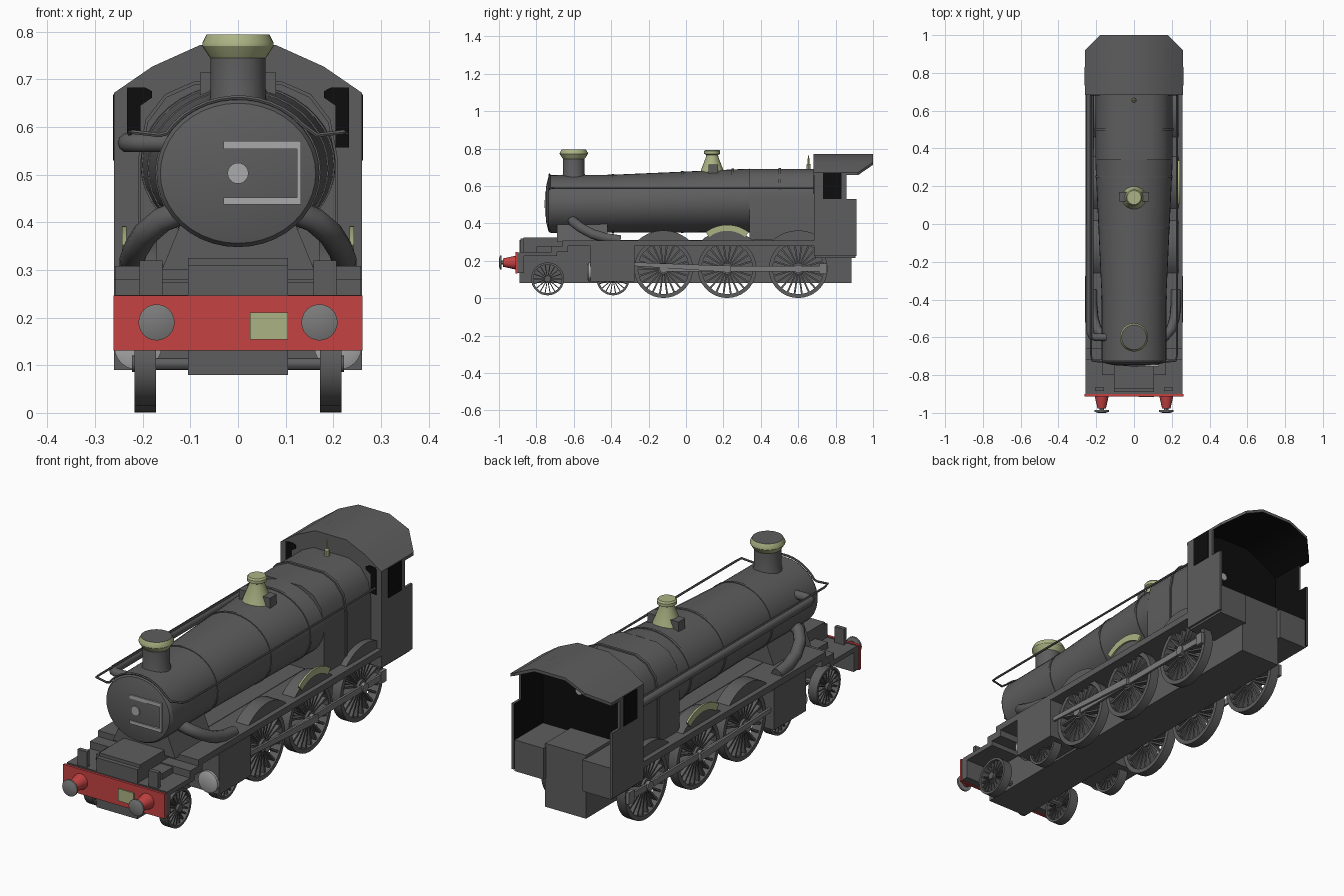
import bpy, bmesh, math
from mathutils import Vector
from math import sin, cos, pi, radians

if "Cube" in bpy.data.objects:
    bpy.data.objects.remove(bpy.data.objects["Cube"])


def material(name, r, g, b):
    m = bpy.data.materials.new(name)
    m.diffuse_color = (r, g, b, 1)
    m.use_nodes = True
    m.node_tree.nodes["Principled BSDF"].inputs["Base Color"].default_value = m.diffuse_color
    return m


BODY = material("dark_grey", .11, .11, .11)
STEEL = material("steel_grey", .2, .2, .2)
LIGHT = material("light_grey", .4, .4, .4)
RED = material("red", .56, .055, .055)
GOLD = material("pale_gold", .41, .45, .23)
BLACK = material("black", .004, .004, .004)


def finish(name, bm, mat):
    bmesh.ops.recalc_face_normals(bm, faces=bm.faces)
    me = bpy.data.meshes.new(name)
    bm.to_mesh(me)
    bm.free()
    me.materials.append(mat)
    ob = bpy.data.objects.new(name, me)
    bpy.context.collection.objects.link(ob)
    bpy.ops.object.select_all(action='DESELECT')
    ob.select_set(True)
    bpy.context.view_layer.objects.active = ob
    bpy.ops.object.shade_smooth_by_angle(angle=radians(30))
    return ob


def add_loft(bm, rings, loop=False):
    """Skin a list of point rings; loop joins last to first, otherwise ends are capped."""
    vs = [[bm.verts.new(p) for p in ring] for ring in rings]
    n = len(vs[0])
    pairs = list(zip(vs, vs[1:])) + ([(vs[-1], vs[0])] if loop else [])
    for a, b in pairs:
        for i in range(n):
            j = (i + 1) % n
            bm.faces.new((a[i], a[j], b[j], b[i]))
    if not loop:
        bm.faces.new(vs[0][::-1])
        bm.faces.new(vs[-1])


def loft(name, rings, mat, loop=False):
    bm = bmesh.new()
    add_loft(bm, rings, loop)
    return finish(name, bm, mat)


def place(axis, t, a, b):
    """axis x: (a,b)=(y,z); axis y: (a,b)=(x,z); axis z: (a,b)=(x,y)."""
    return {'x': (t, a, b), 'y': (a, t, b), 'z': (a, b, t)}[axis]


def prism(name, axis, t0, t1, profile, mat):
    return loft(name, [[place(axis, t, a, b) for a, b in profile] for t in (t0, t1)], mat)


def box(name, x0, x1, y0, y1, z0, z1, mat=BODY):
    return prism(name, 'z', z0, z1, [(x0, y0), (x1, y0), (x1, y1), (x0, y1)], mat)


def circles(axis, a, b, profile, n):
    return [[place(axis, t, a + r * cos(2 * pi * i / n), b + r * sin(2 * pi * i / n))
             for i in range(n)] for r, t in profile]


def lathe(name, axis, a, b, profile, mat, n=24, loop=False):
    return loft(name, circles(axis, a, b, profile, n), mat, loop)


def paint(ob, mat, rule):
    ob.data.materials.append(mat)
    for p in ob.data.polygons:
        if rule(p):
            p.material_index = len(ob.data.materials) - 1


def tube(name, pts, r, mat=BODY, res=2):
    cu = bpy.data.curves.new(name, 'CURVE')
    cu.dimensions = '3D'
    cu.bevel_depth, cu.bevel_resolution, cu.use_fill_caps = r, res, True
    sp = cu.splines.new('POLY')
    sp.points.add(len(pts) - 1)
    for p, q in zip(sp.points, pts):
        p.co = (*q, 1)
    ob = bpy.data.objects.new(name, cu)
    bpy.context.collection.objects.link(ob)
    bpy.ops.object.select_all(action='DESELECT')
    ob.select_set(True)
    bpy.context.view_layer.objects.active = ob
    cu.materials.append(mat)
    bpy.ops.object.convert(target='MESH')
    bpy.ops.object.shade_smooth_by_angle(angle=radians(50))


def ellipse(y, cz, rx, rz, n=40):
    return [(rx * cos(2 * pi * i / n), y, cz + rz * sin(2 * pi * i / n)) for i in range(n)]


def arc(name, x0, x1, cy, cz, r0, r1, half, mat, n=14):
    rings = []
    for i in range(n + 1):
        t = radians(90 - half + 2 * half * i / n)
        rings.append([(x, cy + r * cos(t), cz + r * sin(t))
                      for x, r in ((x0, r0), (x1, r0), (x1, r1), (x0, r1))])
    return loft(name, rings, mat)


# Boiler with domed smokebox door, firebox and bands
loft("boiler", [ellipse(*r) for r in (
    (-.752, .503, .03, .027), (-.747, .503, .11, .1), (-.735, .503, .163, .147),
    (-.722, .503, .171, .155), (-.39, .505, .171, .155), (.34, .522, .205, .17))], BODY)
half = [(.205, .31), (.205, .53), (.19, .61), (.15, .663), (.09, .69)]
shell = half + [(-x, z) for x, z in half[::-1]]
prism("firebox", 'y', .34, .69, shell, BODY)
prism("firebox_band", 'y', .495, .507, [(x * 1.02, z + .006) for x, z in shell], BODY)
for y, cz, rx, rz in ((-.39, .505, .174, .158), (-.02, .514, .191, .1655), (.25, .52, .204, .172)):
    loft("boiler_band", [ellipse(y + d, cz, rx, rz) for d in (-.006, .006)], BODY)

# Smokebox door fittings
lathe("door_boss", 'y', 0, .503, [(.022, -.745), (.022, -.757)], LIGHT)
for nm, x0, x1, z0, z1 in (("upper_strap", -.03, .132, .554, .571), ("lower_strap", -.03, .132, .437, .452),
                           ("strap_post", .124, .132, .44, .57)):
    box(nm, x0, x1, -.754, -.745, z0, z1, LIGHT)

# Chimney, safety valve cover and whistle
lathe("chimney", 'z', 0, -.6, [(.068, .63), (.058, .665), (.058, .755)], BODY, 32)
cap = lathe("chimney_cap", 'z', 0, -.6, [(.058, .745), (.062, .75), (.075, .77), (.075, .777), (.066, .794)], GOLD, 32)
paint(cap, BODY, lambda p: p.normal.z > .95)
lathe("safety_valve_cover", 'z', 0, .14, [(.065, .67), (.058, .69), (.033, .755), (.032, .766),
                                          (.043, .772), (.043, .786), (.037, .793)], GOLD, 28)
lathe("whistle", 'z', 0, .655, [(.013, .685), (.011, .715), (.005, .72), (.004, .755), (.002, .762)], GOLD, 10)
for s in (-1, 1):
    box("feed_valve", s * .04, s * .08, .12, .17, .65, .715)

# Main frame, platforms and saddle
box("main_frame", -.105, .105, -.89, .885, .08, .31)
box("front_platform", -.258, .258, -.89, -.69, .225, .247)
box("front_step", -.258, .258, -.72, -.63, .247, .28)
box("running_board", -.258, .258, -.66, .69, .278, .308)
box("steam_chest", -.105, .105, -.87, -.64, .24, .325)
prism("saddle", 'y', -.69, -.42, [(-.16, .3), (.16, .3), (.115, .41), (-.115, .41)], BODY)
box("beam_backing", -.258, .258, -.9, -.865, .135, .243)
box("buffer_beam", -.261, .261, -.912, -.9, .131, .246, RED)
box("beam_plate", .025, .105, -.917, -.911, .154, .211, GOLD)
box("coupling_block", -.025, .025, -.89, -.86, .247, .27)

for s in (-1, 1):
    # Buffers and lamp brackets
    lathe("buffer_housing", 'y', s * .171, .19, [(.036, -.911), (.034, -.925), (.022, -.978)], RED)
    lathe("buffer_shaft", 'y', s * .171, .19, [(.011, -.97), (.011, -.99)], STEEL, 12)
    lathe("buffer_head", 'y', s * .171, .19, [(.038, -.986), (.038, -.994), (.02, -1)], STEEL)
    box("lamp_bracket", s * .158, s * .207, -.885, -.865, .24, .32)
    box("platform_block", s * .08, s * .17, -.8, -.7, .247, .275)
    # Cylinders and steam pipes
    box("cylinder_block", s * .1, s * .26, -.51, -.275, .09, .28)
    lathe("cylinder_cover", 'y', s * .21, .14, [(.05, -.505), (.05, -.522), (.035, -.528)], LIGHT)
    tube("steam_pipe", [(s * .11, -.61, .425), (s * .16, -.6, .405), (s * .195, -.56, .375),
                        (s * .215, -.5, .343), (s * .222, -.43, .322), (s * .222, -.35, .31)], .027, BODY, 3)
    # Splashers over the driving wheels
    for y in (-.12, .22, .6):
        prism("splasher", 'x', s * .17, s * .235,
              [(y + .205 * cos(radians(a)), .157 + .205 * sin(radians(a))) for a in range(46, 135, 8)], BODY)
    arc("splasher_plate", s * .234, s * .243, .22, .205, .155, .187, 38, GOLD)


def wheel(name, s, y, z, r, spokes):
    x0, x1 = s * .172, s * .217
    lathe(name + "_tyre", 'x', y, z, [(r, x0), (r, x1), (r * .87, x1), (r * .87, x0)], BODY, 36, True)
    lathe(name + "_hub", 'x', y, z, [(r * .2, x0), (r * .2, x1 + s * .005)], BODY, 16)
    bm = bmesh.new()
    for i in range(spokes):
        t = 2 * pi * i / spokes
        d, w = Vector((0, cos(t), sin(t))), Vector((0, -sin(t), cos(t)))
        c = Vector((0, y, z))
        rings = []
        for q, h in ((.15, .022), (.9, .032)):
            rings.append([c + d * r * q + w * r * h * e + Vector((x, 0, 0))
                          for x, e in ((s * .18, -1), (s * .21, -1), (s * .21, 1), (s * .18, 1))])
        add_loft(bm, rings)
    finish(name + "_spokes", bm, BODY)


# Wheels, axles and rods
for y, z, r, n, nm in ((-.12, .158, .157, 22, "driving_wheel"), (.22, .158, .157, 22, "driving_wheel"),
                       (.6, .158, .157, 22, "driving_wheel"),
                       (-.74, .103, .088, 18, "bogie_wheel"), (-.39, .103, .088, 18, "bogie_wheel")):
    for s in (-1, 1):
        wheel(nm, s, y, z, r, n)
    lathe(nm + "_axle", 'x', y, z, [(.012, -.2), (.012, .2)], BODY, 12)
for s in (-1, 1):
    box("coupling_rod", s * .222, s * .232, -.14, .75, .143, .172, STEEL)
    box("rod_end", s * .221, s * .236, .715, .755, .13, .185, STEEL)
    for y in (-.12, .22, .6):
        lathe("crank_pin", 'x', y, .157, [(.022, s * .215), (.022, s * .238)], STEEL, 14)
    prism("connecting_rod", 'x', s * .236, s * .246,
          [(-.28, .172), (.24, .138), (.24, .172), (-.28, .192)], STEEL)

# Cab: walls, arched roof, dark lining and windows
crown = [(-.26, .672), (-.18, .727), (-.08, .772), (.08, .772), (.18, .727), (.26, .672)]
wall = prism("cab_front", 'y', .685, .697,
             [(.258, .225)] + [(x * .99, z - .005) for x, z in crown[::-1]] + [(-.258, .225)], BODY)
paint(wall, BLACK, lambda p: p.center.y > .695)
roof = loft("cab_roof", [[(x, .682, z), (x, 1 if abs(x) < .2 else .92, z),
                          (x, 1 if abs(x) < .2 else .92, z - .014), (x, .682, z - .014)]
                         for x, z in crown], BODY)
paint(roof, BLACK, lambda p: p.normal.z < -.5)
for s in (-1, 1):
    side = prism("cab_side", 'x', s * .248, s * .26,
                 [(.685, .225), (.912, .225), (.912, .53), (.858, .53), (.858, .672), (.685, .672)], BODY)
    paint(side, BLACK, lambda p: abs(p.center.x) < .249)
    box("side_window", s * .258, s * .2625, .732, .832, .53, .668, BLACK)
    prism("front_window", 'y', .681, .687,
          [(s * x, z) for x, z in ((.18, .662), (.205, .645), (.205, .557), (.233, .557),
                                   (.233, .683), (.195, .683), (.18, .675))], BLACK)
    box("cab_locker", s * .1, s * .25, .69, .905, .215, .36)
box("drag_box", -.105, .105, .69, .885, .08, .375)
lathe("cab_gauge", 'y', .06, .56, [(.018, .696), (.018, .703)], LIGHT, 16)

# Handrail looping over the smokebox front, and the side pipe
rail = [(-.228, .69, .587), (-.228, -.69, .587), (-.222, -.725, .59), (-.165, -.73, .583)]
hoop = [(.176 * cos(radians(a)), -.73, .503 + .159 * sin(radians(a))) for a in range(148, 31, -9)]
tube("handrail", rail + hoop + [(-x, y, z) for x, y, z in rail[::-1]], .005, BODY, 1)
tube("side_pipe", [(-.233, .69, .567), (-.233, -.57, .567), (-.224, -.592, .567),
                   (-.205, -.6, .567), (-.13, -.6, .567)], .02, BODY, 3)
